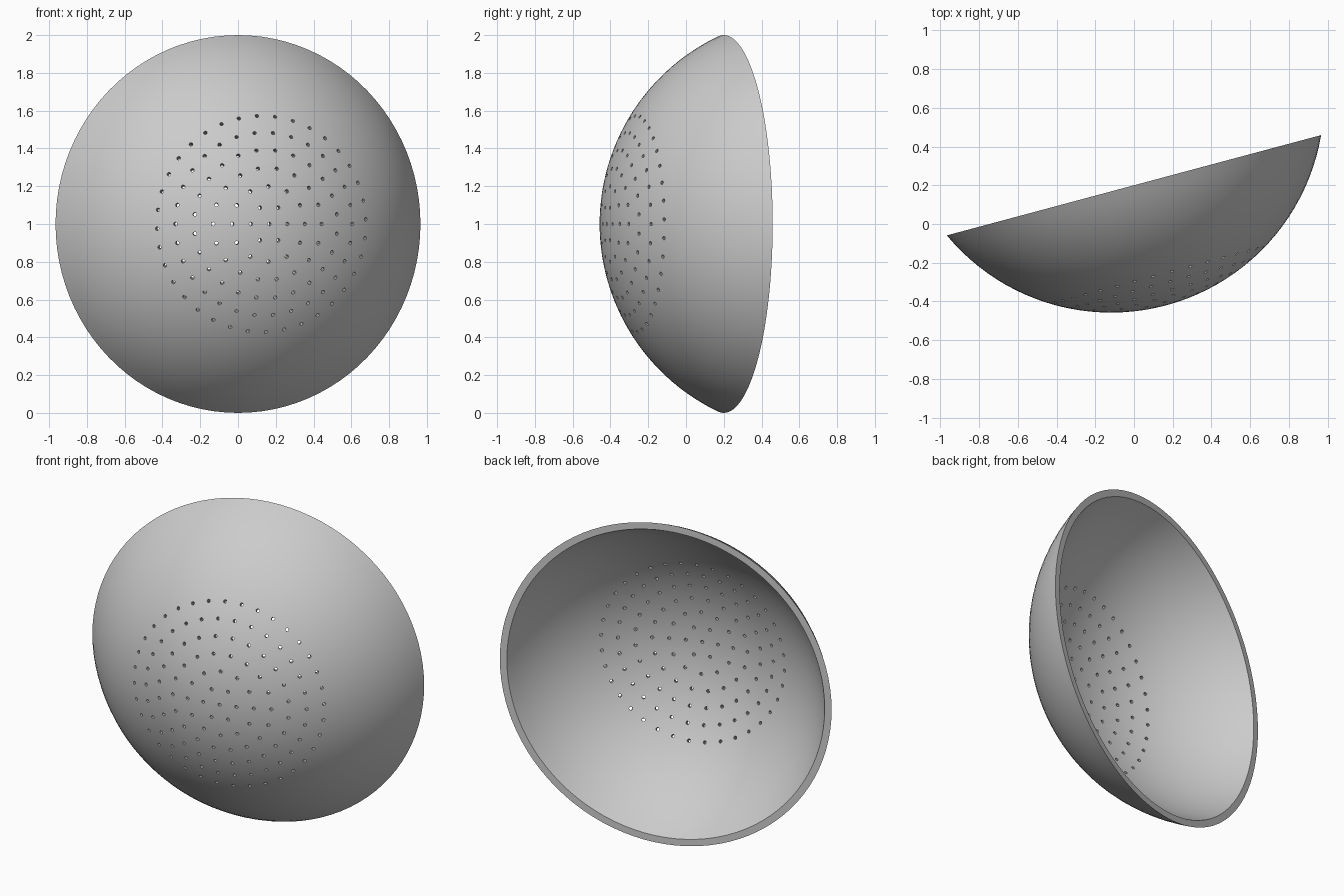
import bpy, bmesh, math
from mathutils import Matrix, Vector

if "Cube" in bpy.data.objects:
    bpy.data.objects.remove(bpy.data.objects["Cube"])

R, T = 1.10, 0.038              # outer sphere radius, wall thickness
RIM = math.sqrt(R * R - 1)      # rim plane height above the sphere centre
TILT = math.radians(15)
AXIS = Vector((math.sin(TILT), -math.cos(TILT), 0))
SIDE = Vector((math.cos(TILT), math.sin(TILT), 0))

# local z = dish axis, local y = world up, origin at the sphere centre
centre = Vector((0, 0.2, 1)) - AXIS * RIM
place = Matrix((SIDE, (0, 0, 1), AXIS)).transposed().to_4x4()
place.translation = centre


def add_object(name, bm):
    mesh = bpy.data.meshes.new(name)
    bm.to_mesh(mesh)
    bm.free()
    ob = bpy.data.objects.new(name, mesh)
    ob.matrix_world = place
    bpy.context.collection.objects.link(ob)
    return ob


def arc(radius, n=22):
    end = math.acos(RIM / radius)
    return [(radius * math.sin(end * i / n), 0, radius * math.cos(end * i / n))
            for i in range(n + 1)]


# dish shell: outer and inner arcs joined by a flat rim, spun round the axis
bm = bmesh.new()
verts = [bm.verts.new(p) for p in arc(R) + arc(R - T)[::-1]]
edges = [bm.edges.new(pair) for pair in zip(verts, verts[1:])]
bmesh.ops.spin(bm, geom=verts + edges, cent=(0, 0, 0), axis=(0, 0, 1),
               angle=math.tau, steps=96, use_merge=False)
bmesh.ops.remove_doubles(bm, verts=bm.verts, dist=1e-4)
bmesh.ops.recalc_face_normals(bm, faces=bm.faces)
dish = add_object("perforated_dish", bm)

# radial drills: a centre hole and six rings of 6, 12, 18 ... holes
bm = bmesh.new()
for ring, turn in enumerate((0, 0, 0, 0, 7.5, 0, 2.5)):
    lean = math.radians(5.23 * ring)
    count = max(1, 6 * ring)
    for i in range(count):
        around = math.tau * i / count + math.radians(turn)
        m = (Matrix.Rotation(around, 4, 'Z') @ Matrix.Rotation(lean, 4, 'Y')
             @ Matrix.Translation((0, 0, R - T / 2)))
        bmesh.ops.create_cone(bm, cap_ends=True, segments=8, radius1=0.01,
                              radius2=0.01, depth=0.1, matrix=m)
drills = add_object("hole_drills", bm)
drills.hide_render = True

cut = dish.modifiers.new("holes", 'BOOLEAN')
cut.operation = 'DIFFERENCE'
cut.solver = 'EXACT'
cut.object = drills

bpy.context.view_layer.objects.active = dish
dish.select_set(True)
bpy.ops.object.modifier_apply(modifier=cut.name)
bpy.data.objects.remove(drills)
bpy.ops.object.shade_smooth_by_angle(angle=math.radians(30))
